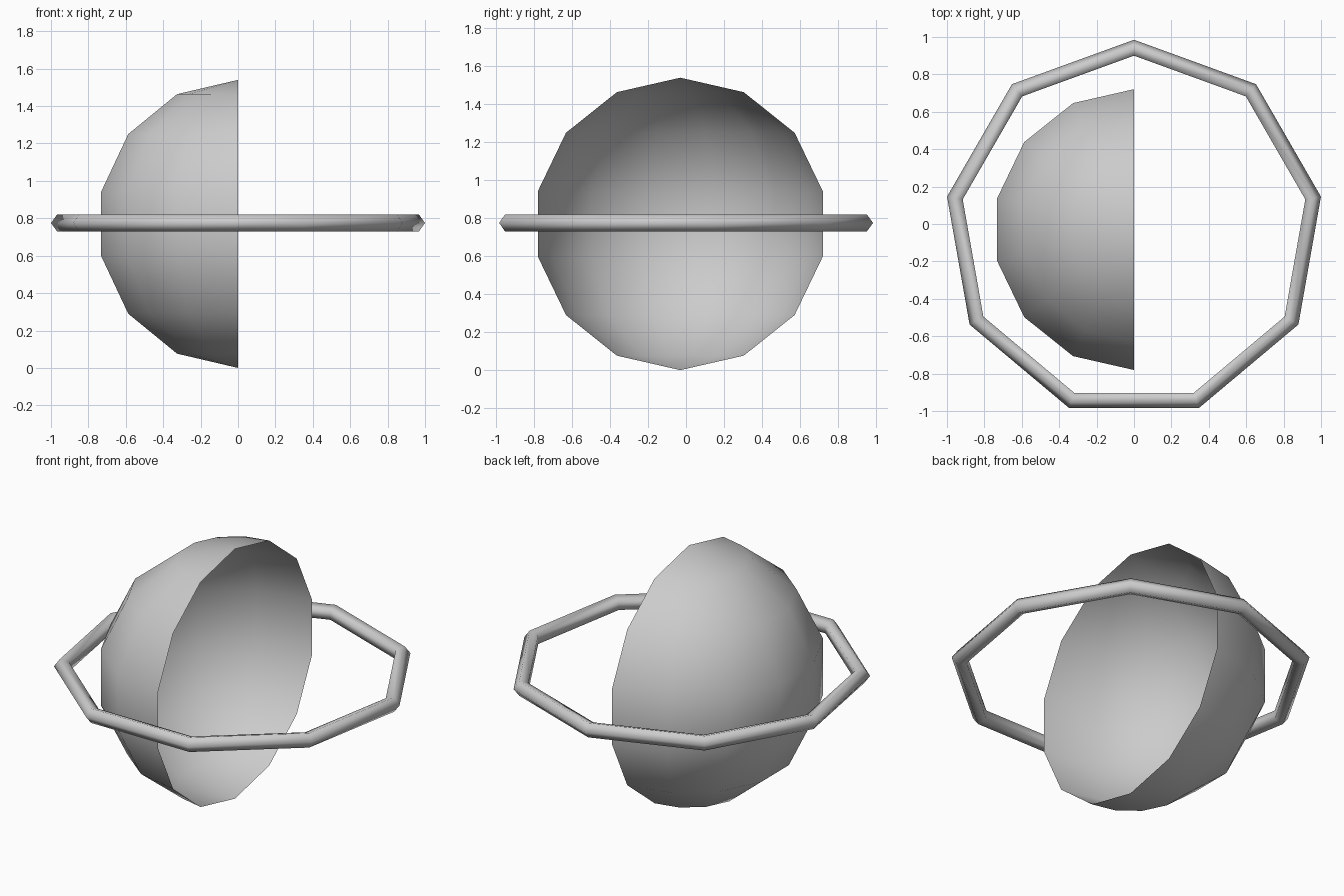
import bpy, bmesh
from math import sin, cos, pi

if "Cube" in bpy.data.objects:
    bpy.data.objects.remove(bpy.data.objects["Cube"])

CY = -0.03  # shared centre of bowl and ring in y


def make_object(name, bm):
    for f in bm.faces:
        f.smooth = True
    mesh = bpy.data.meshes.new(name)
    bm.to_mesh(mesh)
    bm.free()
    obj = bpy.data.objects.new(name, mesh)
    bpy.context.collection.objects.link(obj)
    return obj


# half shell: 14-sided, 7-ring sphere with poles on z, left half only, open at x = 0
R, SEGS, RINGS = 0.77, 14, 7
bm = bmesh.new()
top = bm.verts.new((0, 0, R))
bottom = bm.verts.new((0, 0, -R))
rows = []
for i in range(1, RINGS):
    t = pi * i / RINGS
    rows.append([bm.verts.new((-R * sin(t) * sin(a), R * sin(t) * cos(a), R * cos(t)))
                 for a in (2 * pi * j / SEGS for j in range(SEGS // 2 + 1))])
for j in range(SEGS // 2):
    bm.faces.new((top, rows[0][j], rows[0][j + 1]))
    bm.faces.new((bottom, rows[-1][j + 1], rows[-1][j]))
    for a, b in zip(rows, rows[1:]):
        bm.faces.new((a[j], b[j], b[j + 1], a[j + 1]))
shell = make_object("half_shell", bm)
shell.location = (0, CY, R)

# nine-sided ring with a five-sided tube, one corner pointing to the back
bpy.ops.mesh.primitive_torus_add(major_segments=9, minor_segments=5,
                                 major_radius=0.968, minor_radius=0.047,
                                 location=(0, CY, 0.775), rotation=(0, 0, pi / 2))
ring = bpy.context.object
ring.name = "ring"
bpy.ops.object.shade_smooth()
